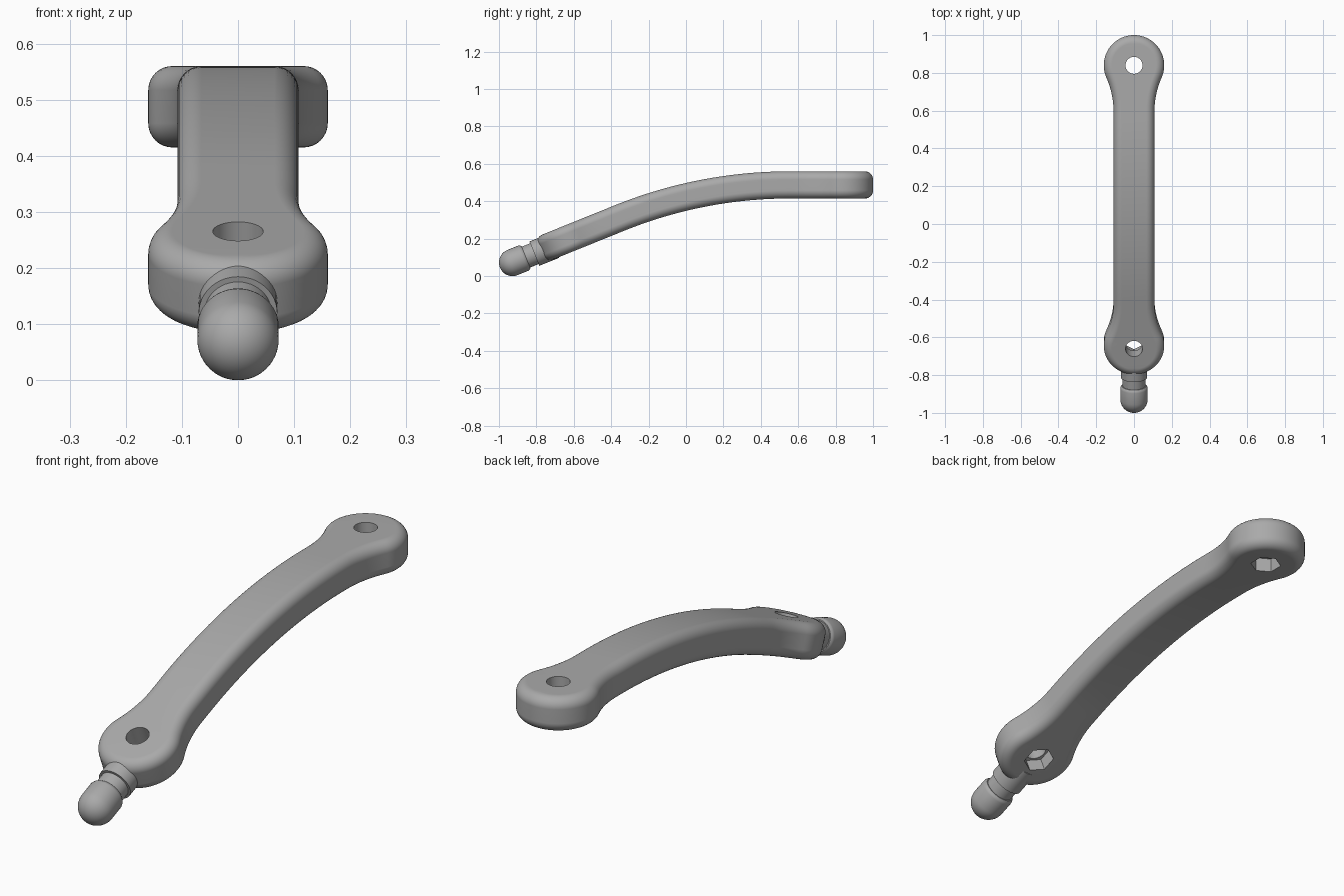
import bpy, bmesh
from math import sin, cos, pi, radians, atan2, sqrt
from mathutils import Vector, Matrix

cube = bpy.data.objects.get("Cube")
if cube:
    bpy.data.objects.remove(cube, do_unlink=True)

grey = bpy.data.materials.new("grey_metal")
grey.use_nodes = True
GREY = (0.4, 0.4, 0.4, 1)
grey.diffuse_color = GREY
grey.node_tree.nodes["Principled BSDF"].inputs["Base Color"].default_value = GREY

HALF = 0.0725            # half thickness of the arm
EYE, WAIST = 0.16, 0.108  # half widths of the ends and the middle
ROUND = 0.043            # edge rounding
SWEEP = 0.45             # radius blending the eye into the waist
TILT, BEND = radians(22), 2.43
FLAT, TAIL = 0.285, 0.30
LENGTH = FLAT + BEND * TILT + TAIL   # distance between the hole centres
START = Vector((0, 0.84, 0.4875))


def frame(s):
    """Centreline point and slope at distance s from the upper hole."""
    a = min(max((s - FLAT) / BEND, 0), TILT)
    flat = min(s, FLAT)
    tail = max(s - FLAT - BEND * TILT, 0)
    run = flat + BEND * sin(a) + tail * cos(TILT)
    drop = BEND * (1 - cos(a)) + tail * sin(TILT)
    return START + Vector((0, -run, -drop)), a


def bend(s, u, w):
    p, a = frame(s)
    return p + Vector((u, -sin(a) * w, cos(a) * w))


def add_object(name, bm):
    bmesh.ops.recalc_face_normals(bm, faces=bm.faces)
    mesh = bpy.data.meshes.new(name)
    bm.to_mesh(mesh)
    bm.free()
    mesh.materials.append(grey)
    ob = bpy.data.objects.new(name, mesh)
    bpy.context.collection.objects.link(ob)
    return ob


def select_only(ob):
    bpy.ops.object.select_all(action='DESELECT')
    ob.select_set(True)
    bpy.context.view_layer.objects.active = ob


def smooth(ob):
    select_only(ob)
    bpy.ops.object.shade_smooth_by_angle(angle=radians(35))


# Half outline of the straightened arm: (s, u, normal s, normal u)
reach = sqrt((EYE + SWEEP) ** 2 - (WAIST + SWEEP) ** 2)
turn = pi - atan2(WAIST + SWEEP, reach)
half = []
for i in range(25):
    t = turn * i / 24
    half.append((-EYE * cos(t), EYE * sin(t), -cos(t), sin(t)))
for i in range(1, 11):
    t = turn + (pi / 2 - turn) * i / 10
    half.append((reach + SWEEP * cos(t), WAIST + SWEEP - SWEEP * sin(t), -cos(t), sin(t)))
far_end = [(LENGTH - s, u, -ns, nu) for s, u, ns, nu in reversed(half)]
STEPS = 40
middle = [(reach + (LENGTH - 2 * reach) * i / STEPS, WAIST, 0, 1) for i in range(1, STEPS)]
half = half + middle + far_end
half[0] = (-EYE, 0, -1, 0)
half[-1] = (LENGTH + EYE, 0, 1, 0)
outline = half + [(s, -u, ns, -nu) for s, u, ns, nu in half[-2:0:-1]]

# Rounded edge layers: (inset, height)
layers = []
for i in range(9):
    t = pi / 2 * i / 8
    layers.append((ROUND * (1 - sin(t)), -HALF + ROUND * (1 - cos(t))))
layers += [(inset, -h) for inset, h in reversed(layers)]

# Arm body
bm = bmesh.new()
rings = [[bm.verts.new(bend(s - ns * d, u - nu * d, h)) for s, u, ns, nu in outline]
         for d, h in layers]
count = len(outline)
for low, high in zip(rings, rings[1:]):
    for i in range(count):
        j = (i + 1) % count
        bm.faces.new((low[i], low[j], high[j], high[i]))
for ring in (rings[0], rings[-1]):
    last = len(half) - 1
    for i in range(last):
        quad = [ring[i], ring[i + 1], ring[-i - 1], ring[-i % count]]
        bm.faces.new(list(dict.fromkeys(quad)))
arm = add_object("lever_arm", bm)


def cutter(name, s, sides, radius, bottom, top):
    """Prism through the arm at s, with a corner along its length."""
    p, a = frame(s)
    bm = bmesh.new()
    bmesh.ops.create_cone(bm, cap_ends=True, segments=sides, radius1=radius,
                          radius2=radius, depth=top - bottom)
    bm.transform(Matrix.Translation(p) @ Matrix.Rotation(a, 4, 'X')
                 @ Matrix.Translation((0, 0, (top + bottom) / 2)))
    ob = add_object(name, bm)
    ob.hide_render = True
    return ob


# Bolt holes with hexagonal nut pockets underneath
for end, s in (("upper", 0), ("lower", LENGTH)):
    for tool in (cutter(end + "_bolt_hole", s, 48, 0.045, -0.1, 0.1),
                 cutter(end + "_nut_pocket", s, 6, 0.062, -0.12, -HALF + 0.06)):
        select_only(arm)
        mod = arm.modifiers.new("cut", 'BOOLEAN')
        mod.operation, mod.solver, mod.object = 'DIFFERENCE', 'EXACT', tool
        bpy.ops.object.modifier_apply(modifier=mod.name)
        bpy.data.objects.remove(tool, do_unlink=True)
smooth(arm)
arm.modifiers.new("even_shading", 'WEIGHTED_NORMAL').keep_sharp = True

# Round-nosed stud: (distance from nose centre, radius)
BALL = 0.0725
profile = [(-BALL * cos(pi / 2 * i / 14), BALL * sin(pi / 2 * i / 14)) for i in range(15)]
profile += [(0.062, BALL), (0.070, 0.070), (0.077, 0.064), (0.077, 0.060),
            (0.126, 0.060), (0.126, 0.070), (0.24, 0.070), (0.24, 0)]
bm = bmesh.new()
pts = [bm.verts.new((0, x, r)) for x, r in profile]
edges = [bm.edges.new(pair) for pair in zip(pts, pts[1:])]
bmesh.ops.spin(bm, geom=pts + edges, cent=(0, 0, 0), axis=(0, 1, 0),
               angle=2 * pi, steps=48)
bmesh.ops.remove_doubles(bm, verts=bm.verts, dist=0.0001)
nose = Vector((0, -1 + BALL, BALL))
bm.transform(Matrix.Translation(nose) @ Matrix.Rotation(TILT, 4, 'X'))
smooth(add_object("round_nosed_stud", bm))
